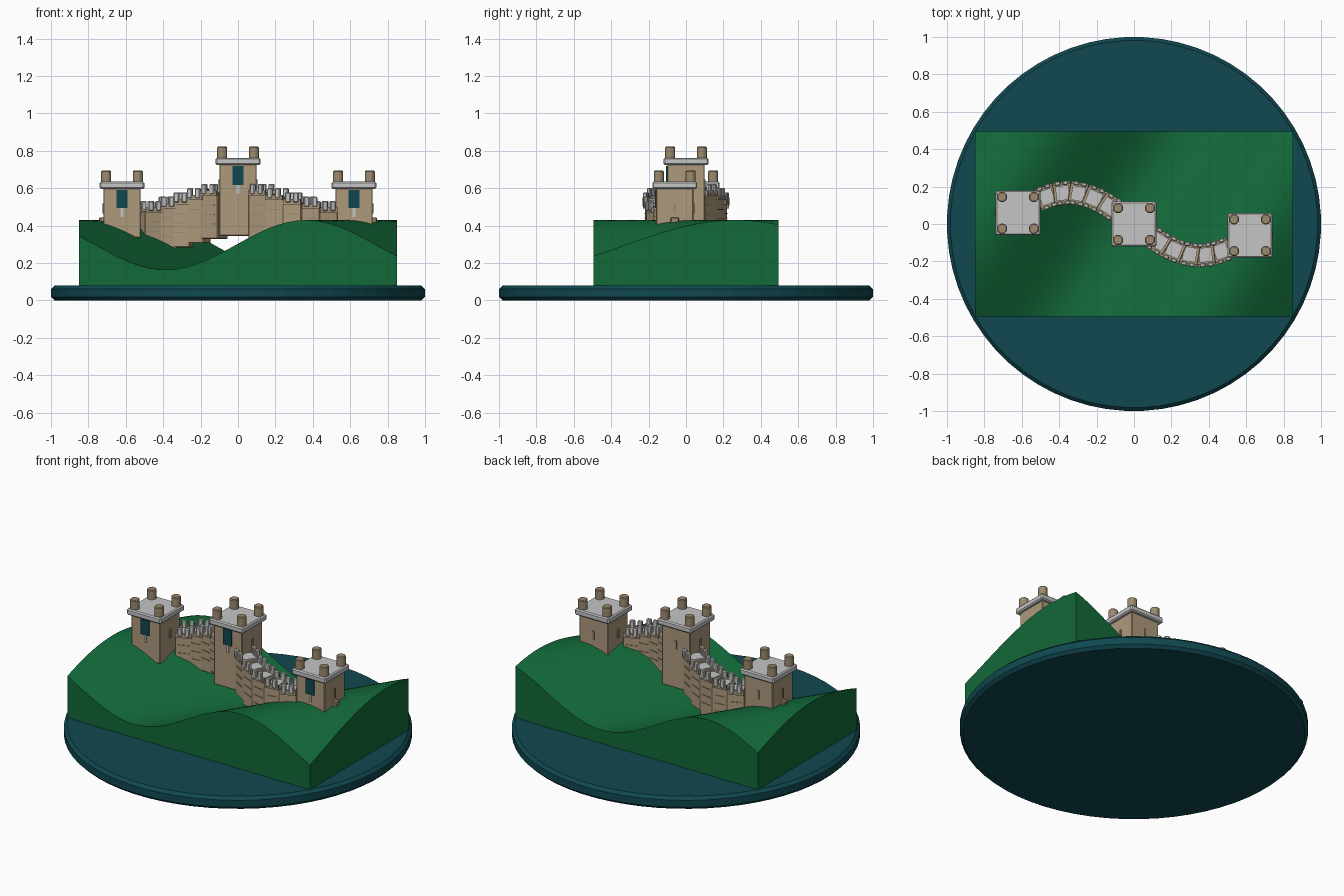
import bpy, bmesh, math
from mathutils import Matrix, Vector

cube = bpy.data.objects.get("Cube")
if cube:
    bpy.data.objects.remove(cube, do_unlink=True)


def material(name, rgb):
    m = bpy.data.materials.new(name)
    m.use_nodes = True
    m.diffuse_color = (*rgb, 1)
    m.node_tree.nodes["Principled BSDF"].inputs["Base Color"].default_value = (*rgb, 1)
    return m


GREEN = material("grass_green", (0.006, 0.14, 0.04))
TEAL = material("deep_teal", (0.005, 0.065, 0.08))
GREY = material("pale_grey_stone", (0.56, 0.56, 0.56))
TAN = material("tan_stone", (0.42, 0.32, 0.2))
BROWN = material("dark_tan_stone", (0.34, 0.26, 0.16))


def finish(name, bm, mat, bevel=0.0):
    bmesh.ops.recalc_face_normals(bm, faces=bm.faces)
    mesh = bpy.data.meshes.new(name)
    bm.to_mesh(mesh)
    bm.free()
    mesh.materials.append(mat)
    ob = bpy.data.objects.new(name, mesh)
    bpy.context.collection.objects.link(ob)
    if bevel:
        mod = ob.modifiers.new("edge_bevel", 'BEVEL')
        mod.width = bevel
        mod.segments = 1
    return ob


def box(name, size, centre, mat, turn=0.0, bevel=0.0):
    bm = bmesh.new()
    matrix = Matrix.Translation(centre) @ Matrix.Rotation(turn, 4, 'Z') @ Matrix.Diagonal((*size, 1))
    bmesh.ops.create_cube(bm, size=1, matrix=matrix)
    return finish(name, bm, mat, bevel)


def drum(name, radius, depth, centre, mat, sides, bevel=0.0):
    bm = bmesh.new()
    matrix = Matrix.Translation(centre) @ Matrix.Rotation(math.pi / sides, 4, 'Z')
    bmesh.ops.create_cone(bm, cap_ends=True, segments=sides, radius1=radius,
                          radius2=radius, depth=depth, matrix=matrix)
    return finish(name, bm, mat, bevel)


# Round base
drum("round_base", 1.0, 0.08, (0, 0, 0.04), TEAL, 64, 0.018)

# Rolling hills: a diagonal wave with straight skirts
bm = bmesh.new()
bmesh.ops.create_grid(bm, x_segments=32, y_segments=20, size=1)
for v in bm.verts:
    x, y = v.co.x * 0.85, v.co.y * 0.495
    wave = math.cos(math.tau * (x - 0.64 * y + 0.07) / 1.5)
    v.co = (x, y, 0.297 - 0.133 * wave)
skirt = bmesh.ops.extrude_face_region(bm, geom=bm.faces[:])
for v in skirt["geom"]:
    if isinstance(v, bmesh.types.BMVert):
        v.co.z = 0.075
hills = finish("hills", bm, GREEN)
bpy.context.view_layer.objects.active = hills
hills.select_set(True)
bpy.ops.object.shade_smooth_by_angle(angle=math.radians(30))
hills.select_set(False)


# Square towers with slab roof, corner turrets, banner and slits
def tower(name, x, y, bottom, top, banner):
    box(name + "_body", (0.2, 0.2, top - bottom), (x, y, (top + bottom) / 2), TAN, bevel=0.004)
    box(name + "_roof", (0.24, 0.24, 0.038), (x, y, top + 0.014), GREY, bevel=0.007)
    for sx in (-1, 1):
        for sy in (-1, 1):
            drum(name + "_turret", 0.029, 0.065, (x + sx * 0.085, y + sy * 0.085, top + 0.06),
                 BROWN, 8, 0.005)
    box(name + "_banner", (0.058, 0.008, banner), (x, y - 0.103, top - 0.012 - banner / 2), TEAL)
    box(name + "_banner_tail", (0.014, 0.007, 0.05), (x, y - 0.103, top - banner - 0.035), GREY)
    for side in (-1, 1):
        box(name + "_slit", (0.007, 0.014, 0.055), (x + side * 0.102, y, top - 0.11), BROWN)
    box(name + "_back_slit", (0.014, 0.007, 0.055), (x, y + 0.102, top - 0.11), BROWN)


tower("right_tower", -0.62, 0.06, 0.335, 0.602, 0.095)
tower("centre_tower", 0, 0, 0.345, 0.73, 0.1)
tower("left_tower", 0.62, -0.06, 0.335, 0.602, 0.095)
for side in (-1, 1):
    box("tower_foot", (0.03, 0.045, 0.06), (side * 0.728, -side * 0.06, 0.415), BROWN, bevel=0.005)


# Winding wall: stepped segments along a sine path
def path(x):
    return Vector((x, -0.17 * math.sin(math.pi * x / 0.7), 0))


def wall_segment(x, step):
    a, b = path(x - step / 2), path(x + step / 2)
    along = b - a
    turn = math.atan2(along.y, along.x)
    length = along.length
    ahead = along.normalized()
    across = Vector((-ahead.y, ahead.x, 0))
    mid = (a + b) / 2
    top = 0.605 - 0.27 * abs(x)
    up = Vector((0, 0, 1))
    box("wall_segment", (length + 0.014, 0.1, 0.24), mid + up * (top - 0.12), TAN, turn, 0.003)
    box("walkway_slab", (length * 0.84, 0.078, 0.012), mid + up * (top + 0.004), GREY, turn)
    for side in (-1, 1):
        edge = mid + across * side * 0.053
        box("parapet", (length + 0.008, 0.014, 0.028), edge + up * (top + 0.004), TAN, turn)
        for shift in (-0.25, 0.25):
            box("merlon", (0.03, 0.022, 0.055),
                edge + ahead * length * shift + up * (top + 0.026), GREY, turn, 0.005)
        for drop in (0.06, 0.11, 0.16):
            box("stone_course", (length * 0.75, 0.005, 0.005),
                mid + across * side * 0.051 + up * (top - drop), BROWN, turn)


COUNT = 5
STEP = 0.084
for side in (-1, 1):
    for i in range(COUNT):
        wall_segment(side * (0.13 + STEP * i), STEP)
